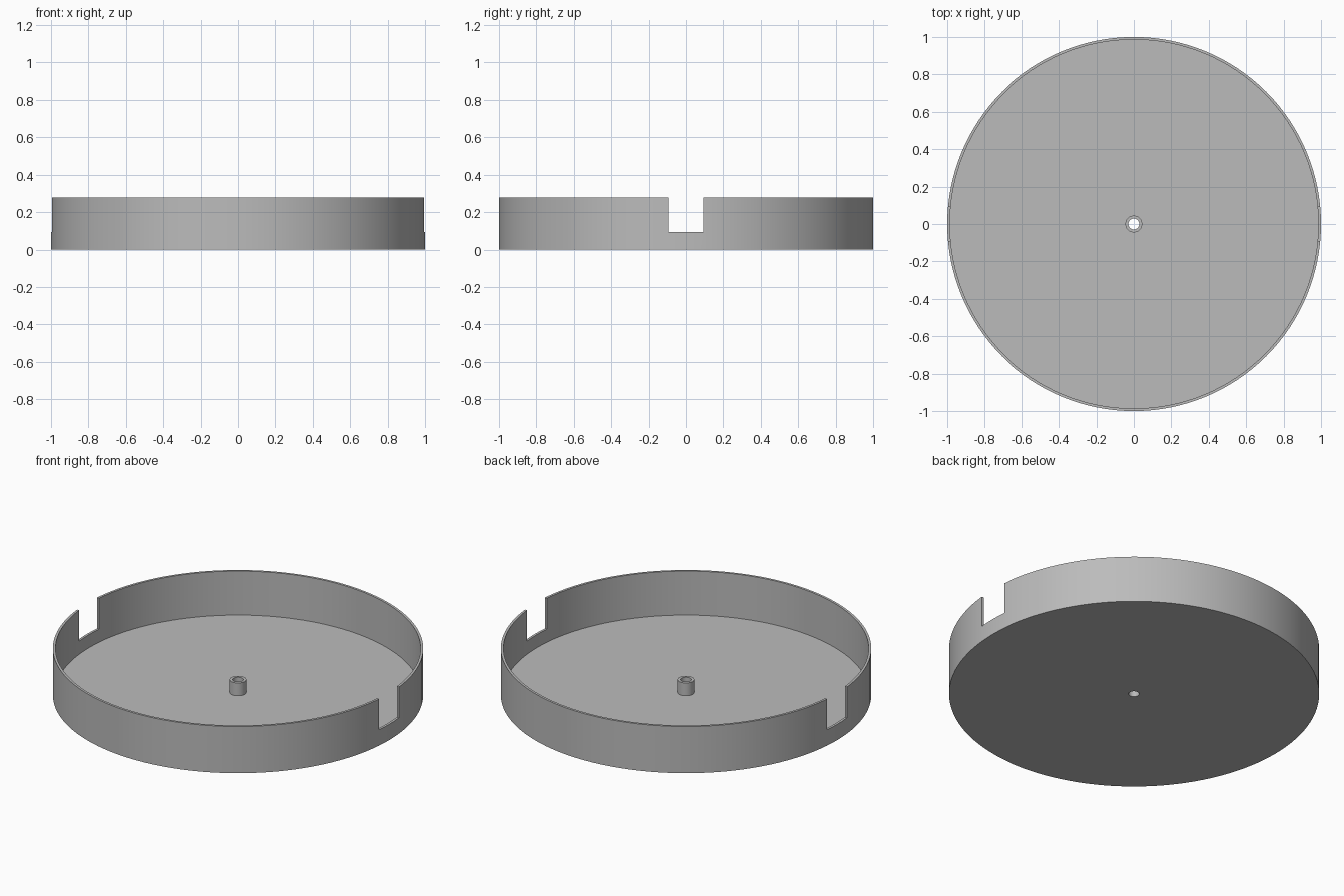
import bpy, bmesh, math

if "Cube" in bpy.data.objects:
    bpy.data.objects.remove(bpy.data.objects["Cube"], do_unlink=True)

HEIGHT, WALL, FLOOR = 0.278, 0.014, 0.016
BOSS_R, HOLE_R, BOSS_TOP = 0.045, 0.029, 0.092
NOTCH_W, NOTCH_Z = 0.188, 0.094

grey = bpy.data.materials.new("plain grey")
grey.use_nodes = True
colour = (0.5, 0.5, 0.5, 1)
grey.diffuse_color = colour
grey.node_tree.nodes["Principled BSDF"].inputs["Base Color"].default_value = colour


def lathe(name, profile, steps):
    """Revolve a closed (radius, z) profile around the z axis."""
    bm = bmesh.new()
    rings = []
    for i in range(steps):
        a = 2 * math.pi * i / steps
        rings.append([bm.verts.new((r * math.cos(a), r * math.sin(a), z)) for r, z in profile])
    n = len(profile)
    for i, ring in enumerate(rings):
        nxt = rings[(i + 1) % steps]
        for j in range(n):
            k = (j + 1) % n
            bm.faces.new((ring[j], nxt[j], nxt[k], ring[k]))
    bmesh.ops.recalc_face_normals(bm, faces=bm.faces[:])
    mesh = bpy.data.meshes.new(name)
    bm.to_mesh(mesh)
    bm.free()
    obj = bpy.data.objects.new(name, mesh)
    bpy.context.collection.objects.link(obj)
    mesh.materials.append(grey)
    return obj


# Tray: floor, thin rim and hollow centre boss in one closed profile
tray = lathe("round_tray", [
    (HOLE_R, 0), (1, 0), (1, HEIGHT), (1 - WALL, HEIGHT), (1 - WALL, FLOOR),
    (BOSS_R, FLOOR), (BOSS_R, BOSS_TOP), (HOLE_R, BOSS_TOP),
], 128)

# One long bar cuts both opposite rim notches
bpy.ops.mesh.primitive_cube_add(size=1, location=(0, 0, NOTCH_Z + 0.25))
cutter = bpy.context.object
cutter.name = "notch_cutter"
cutter.scale = (3, NOTCH_W, 0.5)
cutter.hide_render = True
cut = tray.modifiers.new("rim_notches", "BOOLEAN")
cut.operation = "DIFFERENCE"
cut.solver = "EXACT"
cut.object = cutter

bpy.ops.object.select_all(action="DESELECT")
bpy.context.view_layer.objects.active = tray
tray.select_set(True)
bpy.ops.object.modifier_apply(modifier=cut.name)
bpy.data.objects.remove(cutter, do_unlink=True)
bpy.ops.object.shade_smooth_by_angle(angle=math.radians(30))
